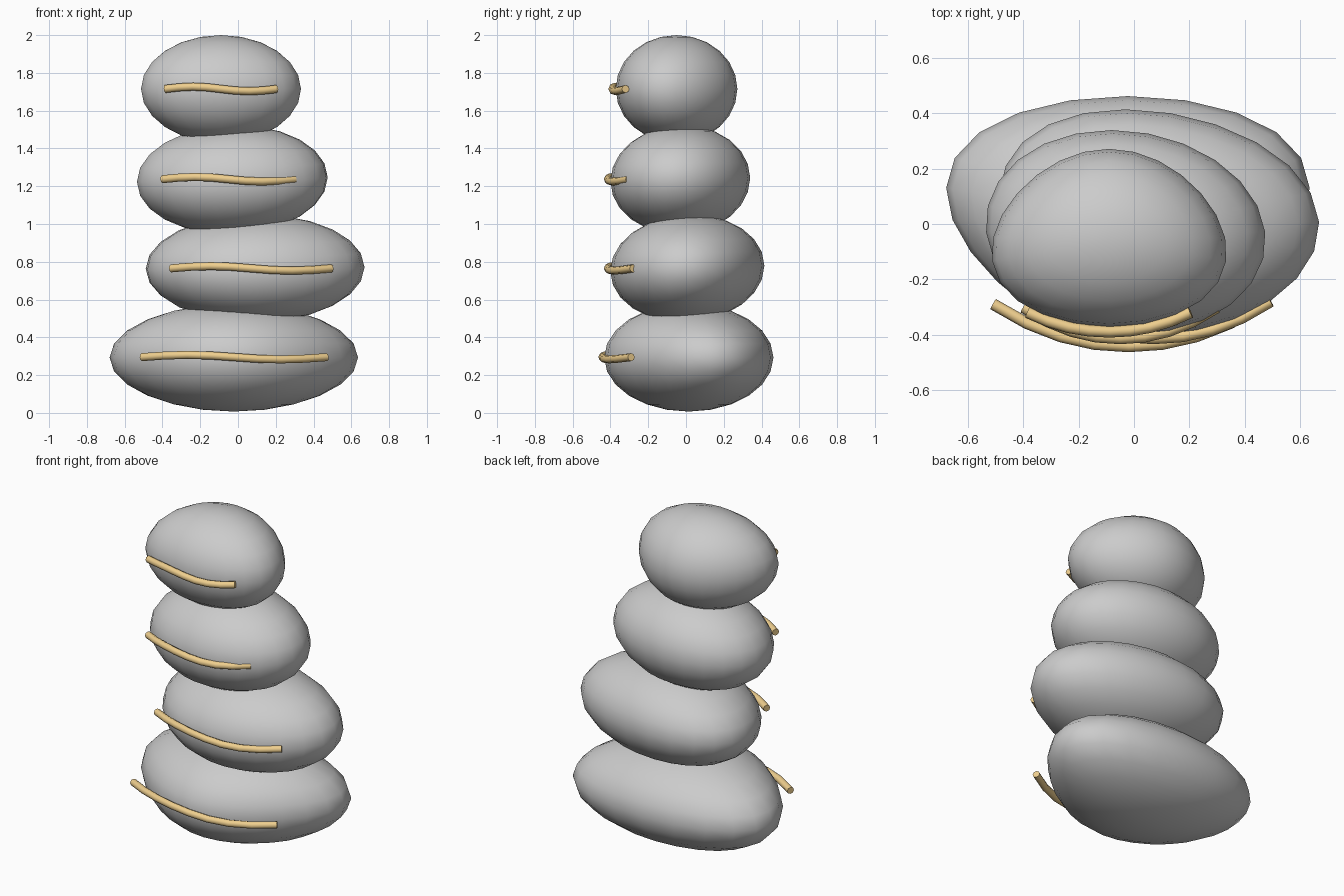
import bpy, math

if "Cube" in bpy.data.objects:
    bpy.data.objects.remove(bpy.data.objects["Cube"])

gold = bpy.data.materials.new("gold")
gold.diffuse_color = (0.86, 0.62, 0.27, 1)
gold.use_nodes = True
gold.node_tree.nodes["Principled BSDF"].inputs["Base Color"].default_value = gold.diffuse_color


def stone(name, centre, radii, taper, shift, bend, tilt_x, tilt_y):
    """Pebble: a sphere widened towards one side, sheared and bent in plan."""
    bpy.ops.mesh.primitive_uv_sphere_add(segments=24, ring_count=12, radius=1)
    ob = bpy.context.object
    ob.name = name
    for vert in ob.data.vertices:
        u, v, w = vert.co
        x = u * (1 + taper * v) + shift * v + bend * v * v
        z = w + tilt_x * u + tilt_y * v
        vert.co = [c + r * k for c, r, k in zip(centre, radii, (x, v, z))]
    bpy.ops.object.shade_smooth()


def vein(name, cx, half, y_mid, y_end, z):
    """Thin wavy rod wrapped round the front of a stone."""
    cu = bpy.data.curves.new(name, 'CURVE')
    cu.dimensions = '3D'
    cu.bevel_depth = 0.021
    cu.bevel_resolution = 2
    cu.use_fill_caps = True
    sp = cu.splines.new('POLY')
    n = 9
    sp.points.add(n - 1)
    for i, p in enumerate(sp.points):
        t = -1 + 2 * i / (n - 1)
        y = y_mid + (y_end - y_mid) * abs(t) ** 2.1
        p.co = (cx + half * t, y, z - 0.012 * math.sin(math.pi * t), 1)
    sp.use_smooth = True
    ob = bpy.data.objects.new(name, cu)
    bpy.context.collection.objects.link(ob)
    cu.materials.append(gold)


# Four stacked stones, bottom to top
stone("bottom_stone", (-0.022, 0.015, 0.293), (0.635, 0.448, 0.286), 0.28, 0, 0, 0, 0)
stone("second_stone", (0.095, 0.007, 0.765), (0.575, 0.408, 0.285), 0.06, -0.10, -0.12, 0.02, 0.05)
stone("third_stone", (-0.03, -0.03, 1.235), (0.505, 0.37, 0.288), 0.0, -0.08, -0.02, 0.04, 0.03)
stone("top_stone", (-0.09, -0.05, 1.715), (0.42, 0.322, 0.285), -0.17, 0, 0, 0, 0)

# Gold vein on the front of each stone
vein("bottom_vein", -0.02, 0.49, -0.443, -0.29, 0.295)
vein("second_vein", 0.07, 0.425, -0.414, -0.28, 0.765)
vein("third_vein", -0.05, 0.35, -0.414, -0.302, 1.237)
vein("top_vein", -0.09, 0.295, -0.39, -0.32, 1.715)
